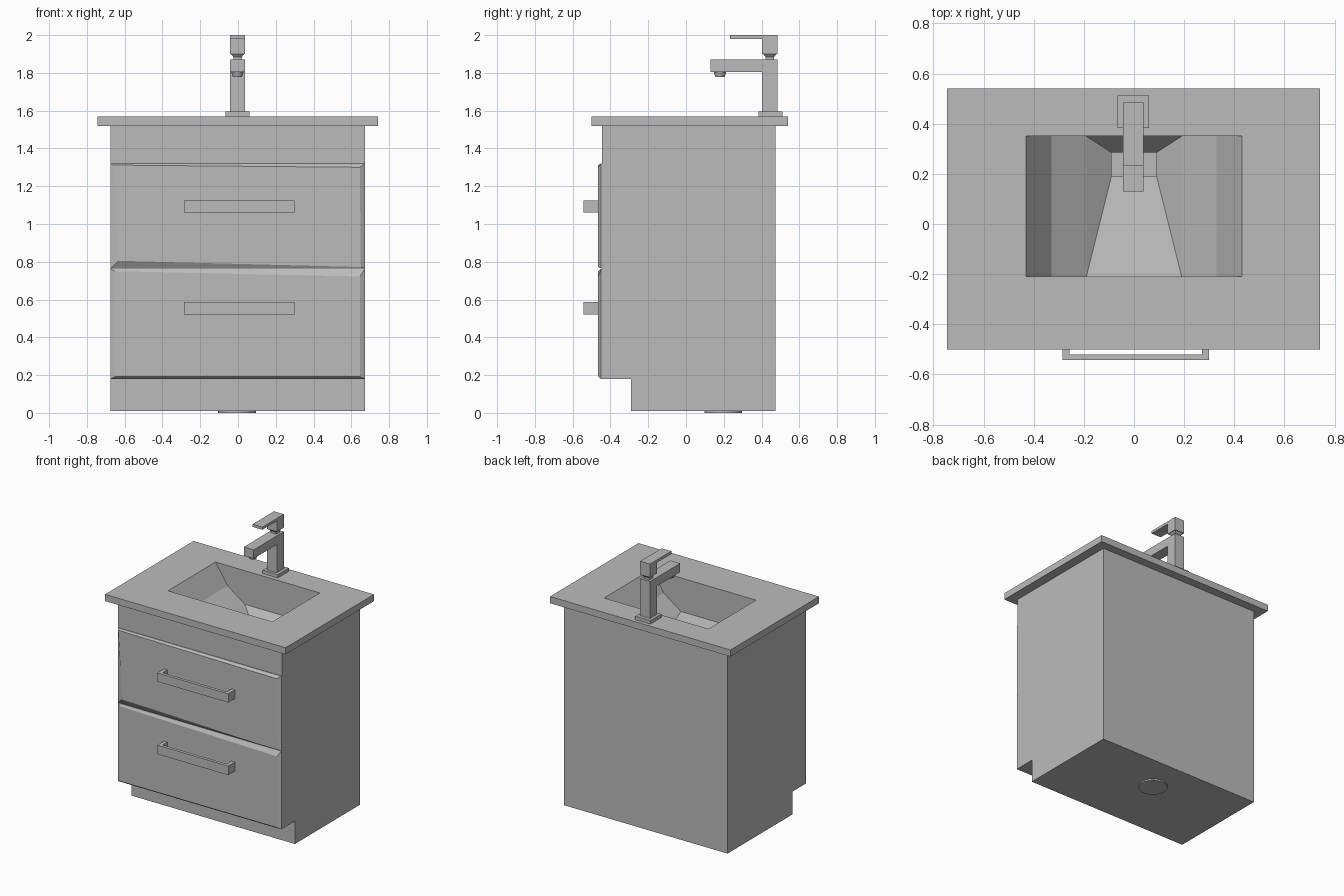
import bpy, bmesh
from mathutils import Vector

cube = bpy.data.objects.get("Cube")
if cube:
    bpy.data.objects.remove(cube)

grey = bpy.data.materials.new("plain_grey")
grey.use_nodes = True
colour = (0.5, 0.5, 0.5, 1)
grey.diffuse_color = colour
grey.node_tree.nodes["Principled BSDF"].inputs["Base Color"].default_value = colour


def finish(name, bm):
    mesh = bpy.data.meshes.new(name)
    bm.to_mesh(mesh)
    bm.free()
    mesh.materials.append(grey)
    obj = bpy.data.objects.new(name, mesh)
    bpy.context.collection.objects.link(obj)
    return obj


def loft(name, rings, caps=True, closed=False):
    """Join rings of points with quads, then cap the ends or close the loop."""
    bm = bmesh.new()
    loops = [[bm.verts.new(p) for p in ring] for ring in rings]
    pairs = list(zip(loops, loops[1:]))
    if closed:
        pairs.append((loops[-1], loops[0]))
    for a, b in pairs:
        for i in range(len(a)):
            j = (i + 1) % len(a)
            bm.faces.new((a[i], a[j], b[j], b[i]))
    if caps:
        bm.faces.new(loops[0])
        bm.faces.new(loops[-1])
    bmesh.ops.recalc_face_normals(bm, faces=bm.faces)
    return finish(name, bm)


def rect(x0, x1, y0, y1, z):
    return [(x0, y0, z), (x1, y0, z), (x1, y1, z), (x0, y1, z)]


def box(name, x, y, z):
    return loft(name, [rect(*x, *y, z[0]), rect(*x, *y, z[1])])


def cone(name, x, y, z0, z1, r0, r1, sides):
    bm = bmesh.new()
    bmesh.ops.create_cone(bm, cap_ends=True, segments=sides, radius1=r0, radius2=r1, depth=z1 - z0)
    bmesh.ops.translate(bm, verts=bm.verts, vec=(x, y, (z0 + z1) / 2))
    return finish(name, bm)


# Cabinet with toe kick, open at the top under the counter
side = [(-0.29, 0.01), (0.475, 0.01), (0.475, 1.52), (-0.445, 1.52), (-0.445, 0.18), (-0.29, 0.18)]
cabinet = loft("cabinet", [[(x, y, z) for y, z in side] for x in (-0.675, 0.672)])
bm = bmesh.new()
bm.from_mesh(cabinet.data)
top = [f for f in bm.faces if f.normal.z > 0.9 and f.calc_center_median().z > 1.5]
bmesh.ops.delete(bm, geom=top, context="FACES")
bm.to_mesh(cabinet.data)
bm.free()
cone("floor_drain", -0.005, 0.197, 0, 0.012, 0.1, 0.1, 32)

# Counter slab with an opening for the basin
outer, hole = (-0.745, 0.742, -0.5, 0.54), (-0.43, 0.43, -0.21, 0.35)
loft("countertop", [rect(*hole, 1.52), rect(*outer, 1.52), rect(*outer, 1.57), rect(*hole, 1.57)],
     caps=False, closed=True)

# Basin: faceted sides, floor sloping back to a drain slot
front, back, slot_front, slot_back = -0.21, 0.35, 0.19, 0.285
half = [(0.43, 1.57), (0.33, 1.42), (0.19, 1.32)]
slot_x, slot_z, slot_floor = 0.09, 1.24, 1.20
bm = bmesh.new()


def face(*points):
    bm.faces.new([bm.verts.new(p) for p in points])


for s in (1, -1):
    for (xa, za), (xb, zb) in zip(half, half[1:]):
        face((s * xa, front, za), (s * xa, back, za), (s * xb, back, zb), (s * xb, front, zb))
    xf, zf = half[-1]
    face((s * xf, front, zf), (s * xf, back, zf), (s * slot_x, slot_back, slot_z), (s * slot_x, slot_front, slot_z))
    face((s * slot_x, slot_front, slot_z), (s * slot_x, slot_back, slot_z),
         (s * slot_x, slot_back, slot_floor), (s * slot_x, slot_front, slot_floor))
for y, y_slot in ((front, slot_front), (back, slot_back)):
    face(*[(x, y, z) for x, z in half], *[(-x, y, z) for x, z in reversed(half)])
    face((-xf, y, zf), (xf, y, zf), (slot_x, y_slot, slot_z), (-slot_x, y_slot, slot_z))
    face((-slot_x, y_slot, slot_z), (slot_x, y_slot, slot_z), (slot_x, y_slot, slot_floor), (-slot_x, y_slot, slot_floor))
face(*rect(-slot_x, slot_x, slot_front, slot_back, slot_floor))
bmesh.ops.remove_doubles(bm, verts=bm.verts, dist=0.0005)
bmesh.ops.recalc_face_normals(bm, faces=bm.faces)
if sum(f.normal.z * f.calc_area() for f in bm.faces) < 0:
    bmesh.ops.reverse_faces(bm, faces=bm.faces)
finish("basin", bm)


# Drawer fronts with uneven chamfers, and their bar handles
def drawer(name, z0, z1, inner, handle_z):
    base = [(-0.675, z0), (0.672, z0), (0.672, z1), (-0.675, z1)]
    loft(name + "_drawer", [[(x, -0.444, z) for x, z in base], [(x, -0.45, z) for x, z in base],
                            [(x, -0.465, z) for x, z in inner]])
    box(name + "_handle_bar", (-0.285, 0.3), (-0.543, -0.52), handle_z)
    for label, x in (("right", -0.285), ("left", 0.272)):
        box(f"{name}_handle_{label}_post", (x, x + 0.028), (-0.52, -0.464), handle_z)


drawer("upper", 0.765, 1.32, [(-0.63, 0.805), (0.65, 0.772), (0.645, 1.3), (-0.66, 1.312)], (1.06, 1.125))
drawer("lower", 0.18, 0.762, [(-0.65, 0.192), (0.645, 0.192), (0.645, 0.722), (-0.65, 0.75)], (0.52, 0.587))

# Faucet
width, depth = (-0.043, 0.038), (0.403, 0.485)
box("faucet_base", (-0.065, 0.06), (0.383, 0.512), (1.57, 1.595))
box("faucet_post", width, depth, (1.595, 1.87))
box("faucet_spout", width, (0.13, depth[0]), (1.805, 1.87))
cone("spout_outlet", -0.003, 0.18, 1.778, 1.805, 0.024, 0.033, 16)
loft("faucet_neck", [rect(-0.025, 0.02, 0.421, 0.467, 1.87), rect(-0.025, 0.02, 0.421, 0.467, 1.885),
                     rect(-0.038, 0.033, 0.408, 0.48, 1.9)])
box("lever_block", width, depth, (1.9, 2.0))
box("lever", width, (0.233, depth[0]), (1.98, 2.0))
